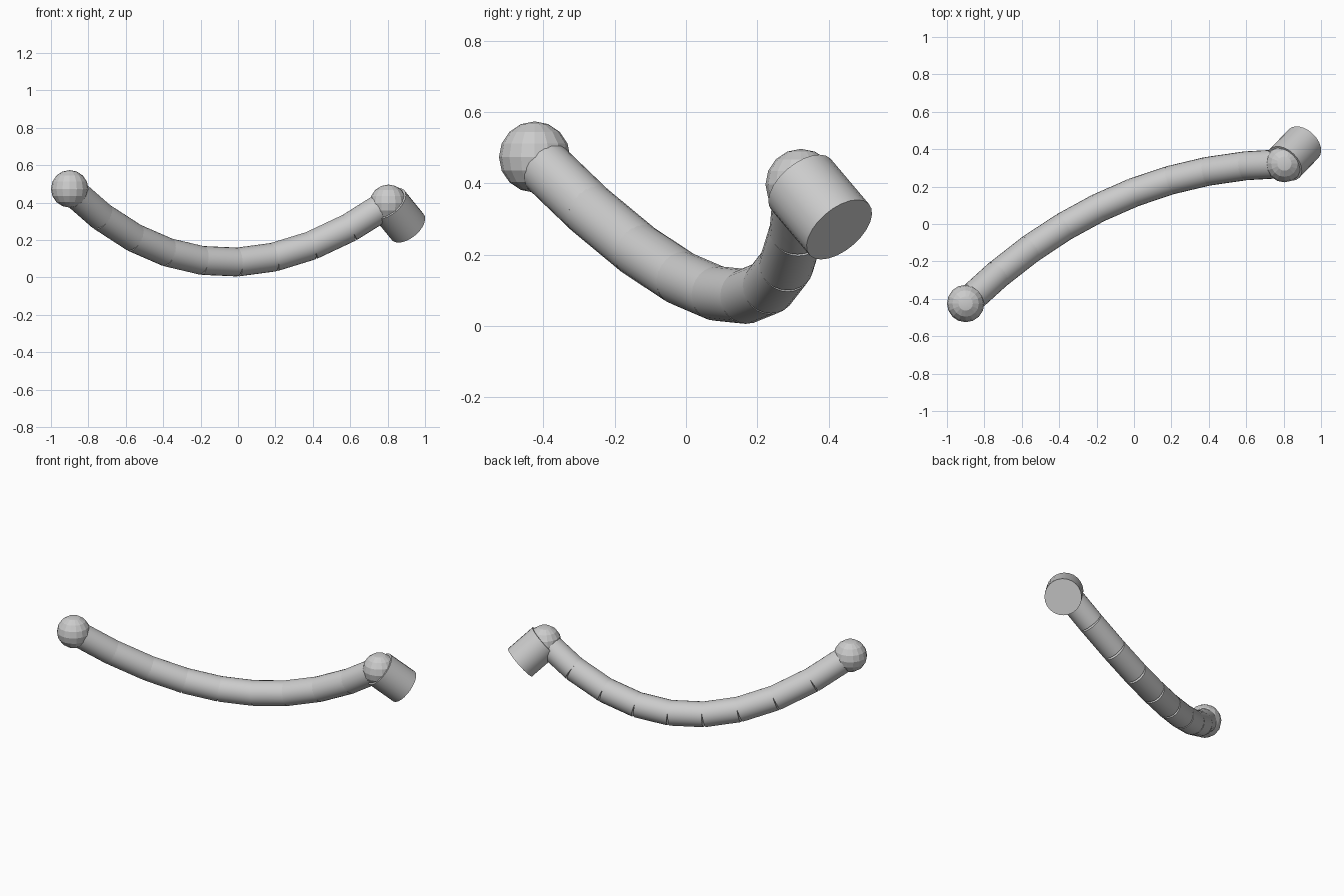
import bpy
import math
from mathutils import Vector

cube = bpy.data.objects.get("Cube")
if cube:
    bpy.data.objects.remove(cube, do_unlink=True)

grey = bpy.data.materials.new("plain grey")
grey.use_nodes = True
colour = (0.6, 0.6, 0.6, 1)
grey.diffuse_color = colour
grey.node_tree.nodes["Principled BSDF"].inputs["Base Color"].default_value = colour


def finish(name, angle):
    ob = bpy.context.object
    ob.name = name
    ob.data.materials.append(grey)
    bpy.ops.object.shade_smooth_by_angle(angle=math.radians(angle))
    return ob


def rod(name, a, b, radius, sides=24):
    """Closed cylinder running from point a to point b."""
    axis = b - a
    bpy.ops.mesh.primitive_cylinder_add(
        vertices=sides, radius=radius, depth=axis.length, location=(a + b) / 2,
        rotation=axis.to_track_quat('Z', 'Y').to_euler())
    return finish(name, 40)


def ball(name, centre, radius):
    bpy.ops.mesh.primitive_uv_sphere_add(
        segments=16, ring_count=8, radius=radius, location=centre)
    return finish(name, 10)


start = Vector((-0.90, -0.425, 0.474))
end = Vector((0.804, 0.323, 0.397))
bow = Vector((-0.05, 0.18, -0.353))
SEGMENTS = 9


def path(i):
    t = i / SEGMENTS
    return start.lerp(end, t) + bow * 4 * t * (1 - t)


# Sagging arm made of straight, separate tube segments
for i in range(SEGMENTS):
    rod(f"arm_segment_{i + 1}", path(i), path(i + 1), 0.077)

# Ball joints at both ends
ball("right_ball", start, 0.1)
ball("left_ball", end, 0.1)

# Short, wide cap pointing down and away from the left ball
rod("end_cap", end, end + Vector((0.53, 0.55, -0.65)) * 0.195, 0.11)
